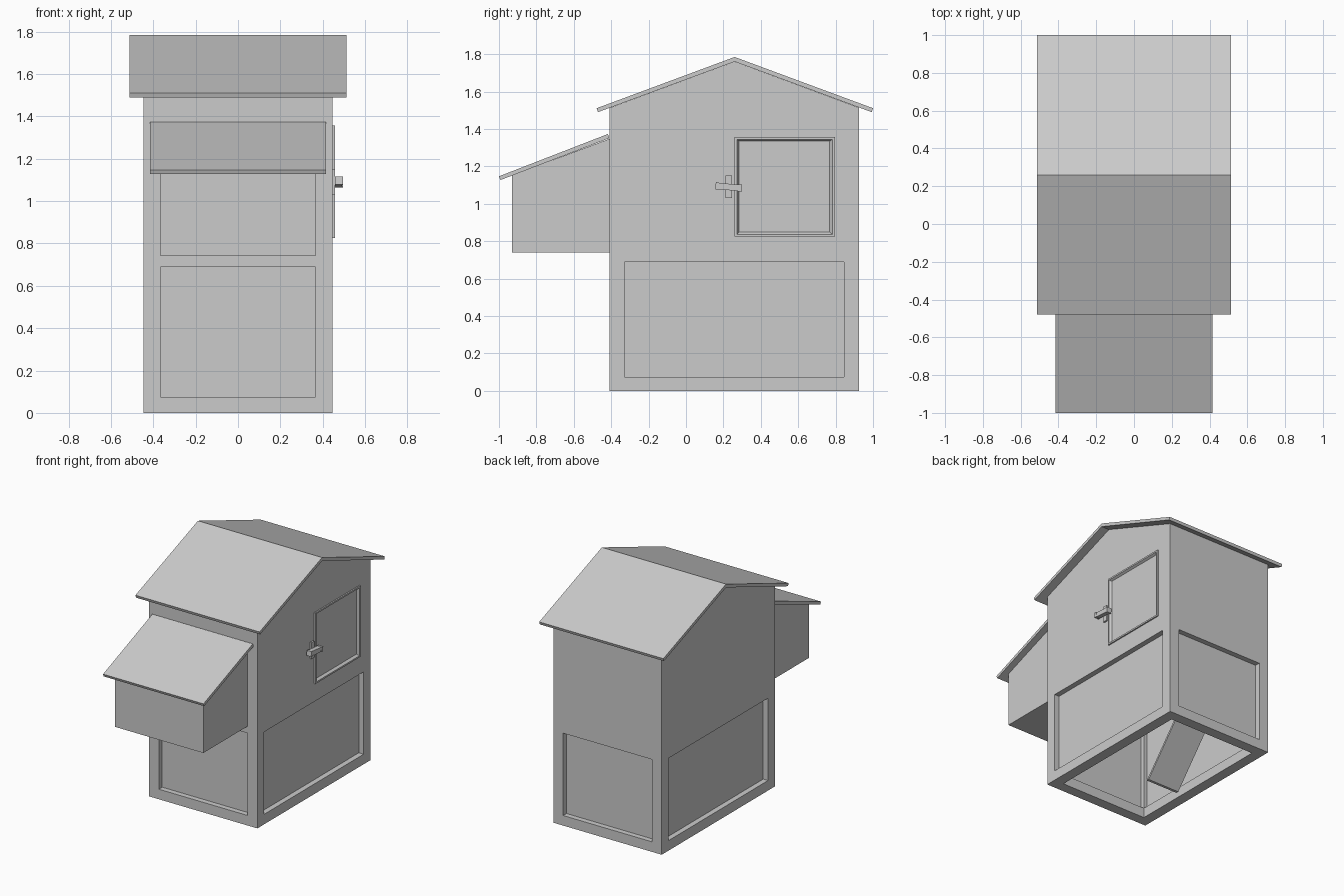
import bpy, bmesh, math
from mathutils import Matrix, Vector

if "Cube" in bpy.data.objects:
    bpy.data.objects.remove(bpy.data.objects["Cube"])


def finish(name, bm):
    bmesh.ops.recalc_face_normals(bm, faces=bm.faces)
    mesh = bpy.data.meshes.new(name)
    bm.to_mesh(mesh)
    bm.free()
    obj = bpy.data.objects.new(name, mesh)
    bpy.context.collection.objects.link(obj)
    return obj


def box(name, x0, x1, y0, y1, z0, z1, tilt=0.0):
    """Box from its limits, turned about its own x axis by tilt."""
    bm = bmesh.new()
    bmesh.ops.create_cube(bm, size=1)
    centre = Vector(((x0 + x1) / 2, (y0 + y1) / 2, (z0 + z1) / 2))
    bm.transform(Matrix.Translation(centre) @ Matrix.Rotation(tilt, 4, 'X')
                 @ Matrix.Diagonal((x1 - x0, y1 - y0, z1 - z0, 1)))
    return finish(name, bm)


def prism(name, profile, half_width, x_mid=0.0):
    """Extrude a (y, z) profile along x."""
    bm = bmesh.new()
    face = bm.faces.new([bm.verts.new((x_mid - half_width, y, z)) for y, z in profile])
    out = bmesh.ops.extrude_face_region(bm, geom=[face])
    moved = [v for v in out['geom'] if isinstance(v, bmesh.types.BMVert)]
    bmesh.ops.translate(bm, verts=moved, vec=(2 * half_width, 0, 0))
    return finish(name, bm)


def cut(target, *limits):
    cutter = box("cutter", *limits)
    cutter.hide_render = True
    mod = target.modifiers.new("cut", 'BOOLEAN')
    mod.operation = 'DIFFERENCE'
    mod.solver = 'EXACT'
    mod.object = cutter
    bpy.context.view_layer.objects.active = target
    bpy.ops.object.modifier_apply(modifier=mod.name)
    bpy.data.objects.remove(cutter)


W = 0.447                # half width of the house
Y0, Y1, RIDGE = -0.41, 0.925, 0.26
T = 0.08                 # post thickness

# House: gabled block with an open-bottomed run underneath
house = prism("house_body", [(Y0, 0), (Y1, 0), (Y1, 1.514), (RIDGE, 1.76), (Y0, 1.512)], W)
cut(house, -W + T, W - T, Y0 + T, Y1 - T, -0.1, 0.70)
cut(house, -1, 1, Y0 + T, Y1 - T, 0.075, 0.69)
cut(house, -W + T, W - T, -1, 1.5, 0.075, 0.69)
cut(house, 0.41, 0.6, 0.27, 0.785, 0.835, 1.345)

# Run panels set midway into the frame
for side, name in ((-1, "left_panel"), (1, "right_panel")):
    x = side * (W - 0.045)
    box(name, x - 0.005, x + 0.005, Y0 + T - 0.005, Y1 - T + 0.005, 0.07, 0.695)
for y, name in ((Y0 + 0.045, "front_panel"), (Y1 - 0.045, "back_panel")):
    box(name, -W + T - 0.005, W - T + 0.005, y - 0.005, y + 0.005, 0.07, 0.695)

# Main roof: one bent slab
prism("main_roof", [(-0.478, 1.511), (RIDGE, 1.785), (1.0, 1.511), (0.993, 1.49),
                    (RIDGE, 1.76), (-0.471, 1.49)], 0.513)

# Nest box and its sloping lid
prism("nest_box", [(-0.93, 0.74), (Y0, 0.74), (Y0, 1.347), (-0.93, 1.153)], 0.365)
prism("nest_lid", [(-1.0, 1.147), (-0.418, 1.373), (-0.41, 1.351), (-0.992, 1.127)], 0.415)

# Door: raised trim with an inset leaf, lofted through rectangles
bm = bmesh.new()
rings = [(0.44, 0.26, 0.797, 0.825, 1.356), (0.457, 0.26, 0.797, 0.825, 1.356),
         (0.457, 0.272, 0.783, 0.837, 1.344), (0.43, 0.29, 0.758, 0.857, 1.329)]
loops = [[bm.verts.new((x, y, z)) for y, z in ((a, c), (b, c), (b, d), (a, d))]
         for x, a, b, c, d in rings]
for lower, upper in zip(loops, loops[1:]):
    for i in range(4):
        j = (i + 1) % 4
        bm.faces.new((lower[i], lower[j], upper[j], upper[i]))
bm.faces.new(loops[-1])
bm.faces.new(loops[0][::-1])
finish("door", bm)

# Latch: plate with a slightly tilted turning bar
tilt = math.radians(-5)
box("latch_plate", 0.44, 0.459, 0.212, 0.247, 1.03, 1.152)
box("latch_bar", 0.459, 0.492, 0.16, 0.295, 1.073, 1.107, tilt)
for y, z, name in ((0.167, 1.096, "latch_cap_front"), (0.289, 1.084, "latch_cap_back")):
    box(name, 0.457, 0.495, y - 0.009, y + 0.009, z - 0.019, z + 0.019, tilt)

# Ramp inside the run
prism("ramp", [(0.08, 0.0), (0.10, 0.0), (0.68, 0.695), (0.66, 0.695)], 0.135, -0.185)
